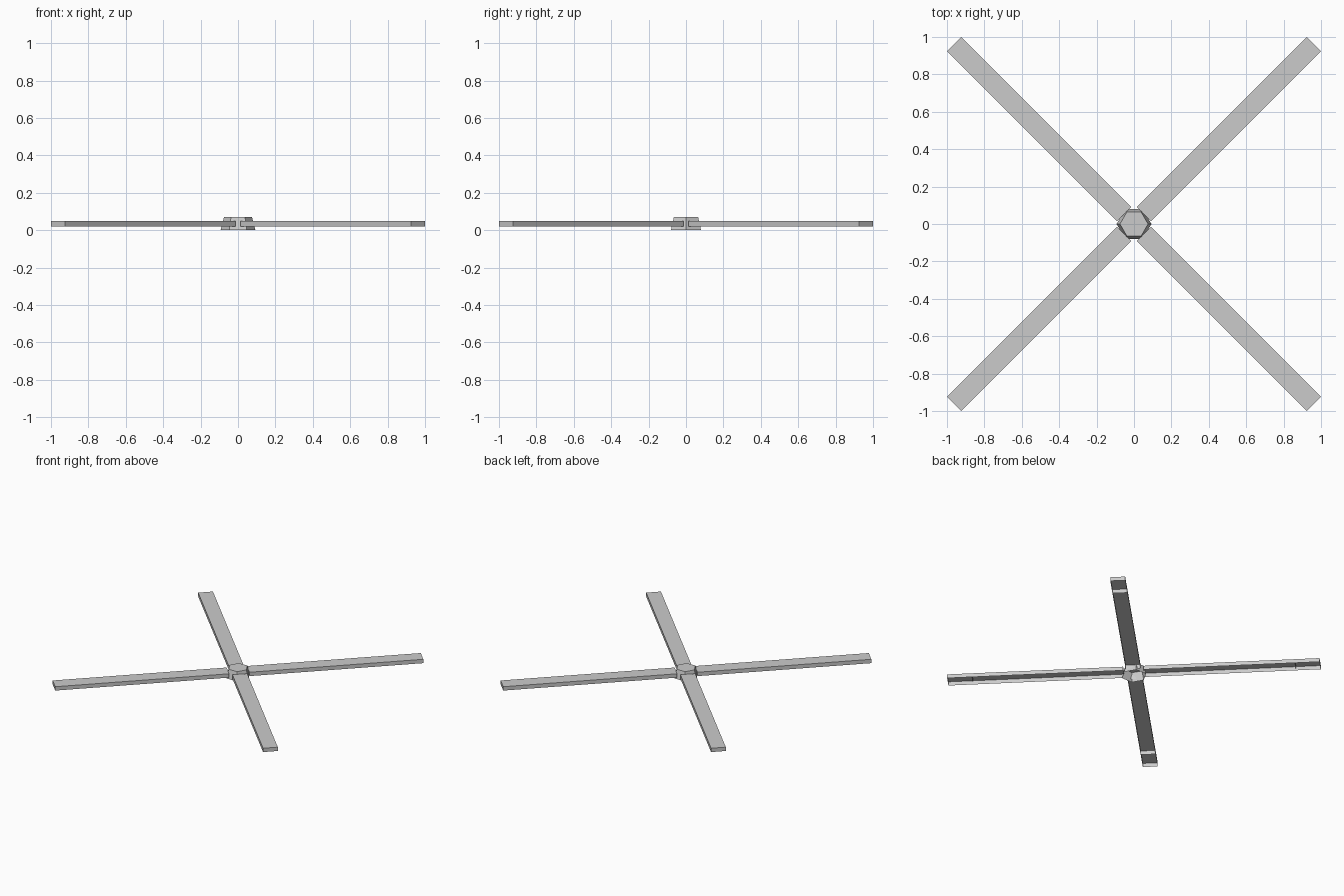
import bpy, bmesh, math
from mathutils import Matrix, Vector

if "Cube" in bpy.data.objects:
    bpy.data.objects.remove(bpy.data.objects["Cube"])

grey = bpy.data.materials.new("light grey")
grey.diffuse_color = (0.6, 0.6, 0.6, 1)
grey.use_nodes = True
grey.node_tree.nodes["Principled BSDF"].inputs["Base Color"].default_value = grey.diffuse_color


def finish(bm, name):
    mesh = bpy.data.meshes.new(name)
    bm.to_mesh(mesh)
    bm.free()
    mesh.materials.append(grey)
    ob = bpy.data.objects.new(name, mesh)
    bpy.context.collection.objects.link(ob)
    return ob


def open_box(bm, x0, x1, half_w, z0, z1, turn):
    """Thin-walled box without an underside."""
    size = Matrix.Diagonal((x1 - x0, 2 * half_w, z1 - z0, 1))
    place = Matrix.Translation(((x0 + x1) / 2, 0, (z0 + z1) / 2))
    verts = bmesh.ops.create_cube(bm, size=1, matrix=turn @ place @ size)["verts"]
    faces = {f for v in verts for f in v.link_faces}
    bottom = min(faces, key=lambda f: f.calc_center_median().z)
    bmesh.ops.delete(bm, geom=[bottom], context="FACES_ONLY")


# Four hollow arms, each with a cross rib near the tip
for i in range(4):
    turn = Matrix.Rotation(math.radians(45 + 90 * i), 4, "Z")
    bm = bmesh.new()
    open_box(bm, 0.075, 1.361, 0.0545, 0.019, 0.05, turn)
    rib = [bm.verts.new(turn @ Vector((1.18, y, z)))
           for y, z in ((-0.0545, 0.019), (0.0545, 0.019), (0.0545, 0.05), (-0.0545, 0.05))]
    bm.faces.new(rib)
    finish(bm, f"arm_{i + 1}")

# Six-sided tapered hub, open underneath
bm = bmesh.new()
bmesh.ops.create_cone(bm, cap_ends=True, segments=6, radius1=0.093, radius2=0.075, depth=0.07,
                      matrix=Matrix.Translation((0, 0, 0.035)) @ Matrix.Rotation(math.radians(30), 4, "Z"))
if max(abs(v.co.x) for v in bm.verts) < max(abs(v.co.y) for v in bm.verts):
    bmesh.ops.rotate(bm, verts=bm.verts, matrix=Matrix.Rotation(math.radians(30), 3, "Z"))
bottom = min(bm.faces, key=lambda f: f.calc_center_median().z)
bmesh.ops.delete(bm, geom=[bottom], context="FACES_ONLY")
finish(bm, "hub")
